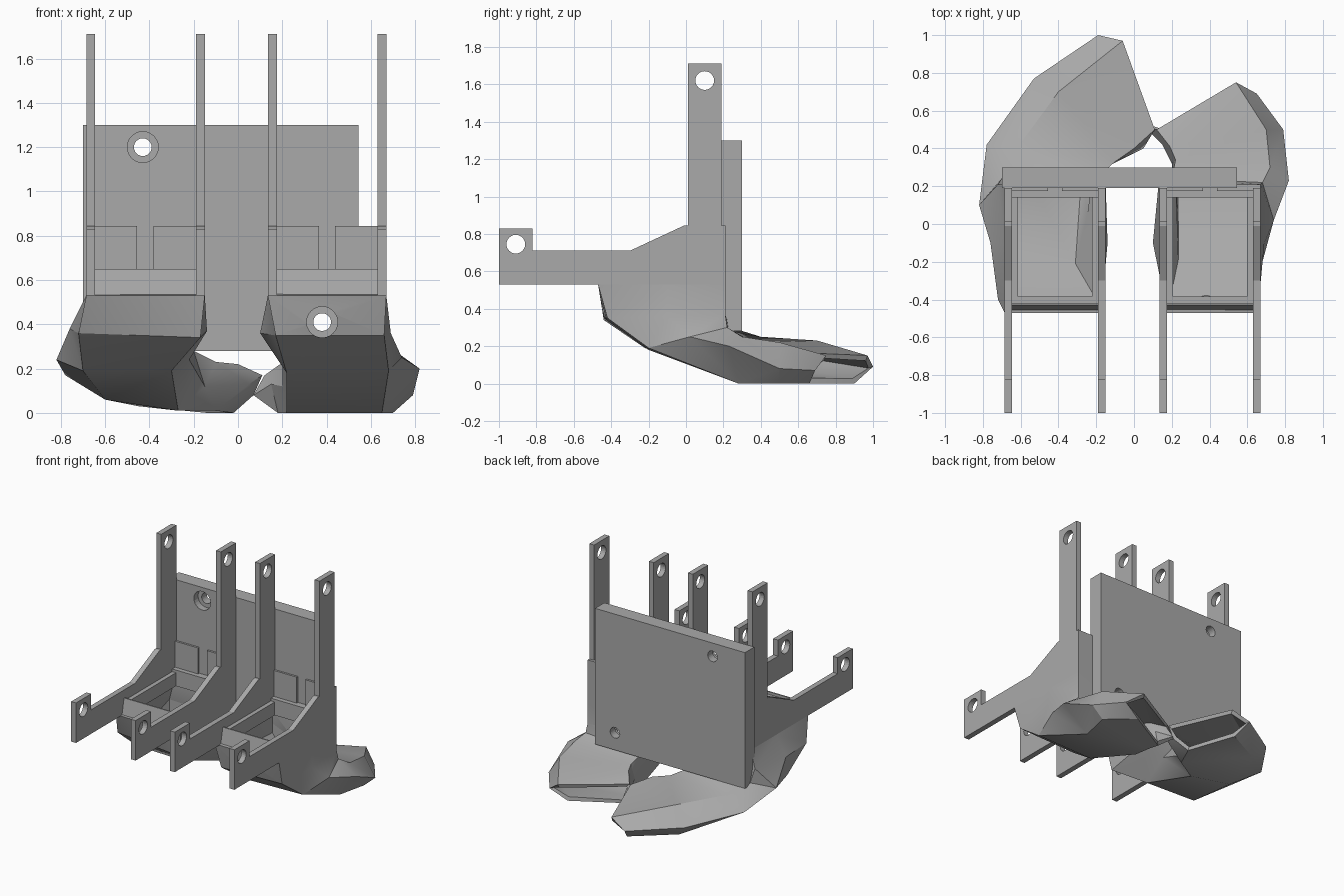
import bpy, bmesh, math
from mathutils import Vector

if "Cube" in bpy.data.objects:
    bpy.data.objects.remove(bpy.data.objects["Cube"])

GREY = (0.40, 0.40, 0.40, 1)
mat = bpy.data.materials.new("plain_grey")
mat.use_nodes = True
mat.diffuse_color = GREY
mat.node_tree.nodes["Principled BSDF"].inputs["Base Color"].default_value = GREY


def finish(name, bm):
    bmesh.ops.recalc_face_normals(bm, faces=bm.faces)
    mesh = bpy.data.meshes.new(name)
    bm.to_mesh(mesh)
    bm.free()
    mesh.materials.append(mat)
    obj = bpy.data.objects.new(name, mesh)
    bpy.context.collection.objects.link(obj)
    return obj


def extrude_profile(name, points, axis_vector):
    bm = bmesh.new()
    face = bm.faces.new([bm.verts.new(p) for p in points])
    new = bmesh.ops.extrude_face_region(bm, geom=[face])["geom"]
    verts = [v for v in new if isinstance(v, bmesh.types.BMVert)]
    bmesh.ops.translate(bm, verts=verts, vec=axis_vector)
    return finish(name, bm)


def box(name, x0, x1, y0, y1, z0, z1):
    base = [(x0, y0, z0), (x1, y0, z0), (x1, y1, z0), (x0, y1, z0)]
    return extrude_profile(name, base, (0, 0, z1 - z0))


def drill(obj, start, end, radius):
    """Cut a round hole through obj between two points."""
    start, end = Vector(start), Vector(end)
    points = []
    side = (end - start).normalized()
    u = side.orthogonal().normalized()
    v = side.cross(u)
    for i in range(24):
        a = i * math.tau / 24
        points.append(start + radius * (u * math.cos(a) + v * math.sin(a)))
    cutter = extrude_profile(obj.name + "_cutter", points, end - start)
    cutter.hide_render = True
    mod = obj.modifiers.new("hole", 'BOOLEAN')
    mod.operation, mod.solver, mod.object = 'DIFFERENCE', 'EXACT', cutter
    bpy.context.view_layer.objects.active = obj
    bpy.ops.object.modifier_apply(modifier=mod.name)
    bpy.data.objects.remove(cutter)


def smooth(obj):
    bpy.ops.object.select_all(action='DESELECT')
    obj.select_set(True)
    bpy.context.view_layer.objects.active = obj
    bpy.ops.object.shade_smooth_by_angle(angle=math.radians(30))


# Mounting plate with two counterbored screw holes
plate = box("mounting_plate", -.7, .545, .19, .3, .28, 1.3)
for x, z in ((-.43, 1.2), (.38, .41)):
    drill(plate, (x, .1, z), (x, .4, z), .04)
    drill(plate, (x, .1, z), (x, .24, z), .07)

# Side arms with upright and forward lugs
ARM = [(-1, .53), (-1, .83), (-.82, .83), (-.82, .71), (-.3, .71), (-.01, .845),
       (.01, .845), (.01, 1.71), (.19, 1.71), (.19, .845), (.21, .845), (.21, .53)]
for label, centre in (("right", -.418), ("left", .402)):
    for side, x in (("outer", -.267), ("inner", .228)):
        x += centre
        arm = extrude_profile(f"{label}_{side}_arm", [(x, y, z) for y, z in ARM], (.04, 0, 0))
        for y, z in ((-.91, .745), (.1, 1.62)):
            drill(arm, (x - .1, y, z), (x + .1, y, z), .05)

    # Fan seat: four rails, a sloped front lip and two rear tabs
    a, b = centre - .23, centre + .23
    box(f"{label}_seat_front", a, b, -.42, -.385, .53, .63)
    box(f"{label}_seat_back", a, b, .14, .21, .53, .65)
    box(f"{label}_seat_side_a", a, a + .035, -.42, .14, .53, .63)
    box(f"{label}_seat_side_b", b - .035, b, -.42, .14, .53, .63)
    lip = [(-.455, .53), (-.42, .53), (-.42, .65), (-.43, .65)]
    extrude_profile(f"{label}_front_lip", [(a, y, z) for y, z in lip], (b - a, 0, 0))
    box(f"{label}_tab_a", a, centre - .037, .175, .21, .65, .845)
    box(f"{label}_tab_b", centre + .037, b, .175, .21, .65, .845)


# Air ducts: six-sided rings in hundredths, from the seat down to the mouth.
# Order per ring: bottom outer, bottom inner, middle inner, top inner, top outer, middle outer
RIGHT = [
    [(-72, -40, 36), (-17, -44, 34), (-14, -10, 37), (-15, 21, 36), (-72, 21, 40), (-76, -10, 38)],
    [(-70, -20, 19), (-30, -22, 19), (-22, 5, 24), (-20, 24, 28), (-70, 24, 30), (-82, 10, 24)],
    [(-60, 30, 6), (-27, 28, 1), (-15, 30, 12), (-10, 33, 23), (-62, 40, 25), (-78, 42, 17)],
    [(-45, 72, 3), (-10, 38, 1), (5, 40, 13), (0, 40, 22), (-40, 70, 23), (-53, 77, 12)],
    [(-14, 90, 0), (-2, 55, 0), (7, 50, 8), (11, 50, 17), (-6, 97, 15), (-19, 100, 9)]]
LEFT = [
    [(66, -42, 35), (17, -44, 35), (10, -10, 36), (13, 21, 36), (67, 21, 37), (69, -10, 36)],
    [(68, -20, 19), (22, -20, 18), (20, 5, 26), (20, 24, 28), (68, 22, 30), (74, 2, 25)],
    [(65, 28, 0), (22, 28, 0), (20, 32, 12), (22, 34, 23), (72, 30, 25), (82, 23, 20)],
    [(70, 50, 0), (20, 40, 0), (15, 42, 13), (19, 41, 22), (70, 50, 22), (79, 50, 8)],
    [(52, 66, 0), (18, 47, 0), (7, 50, 8), (12, 50, 17), (54, 75, 15), (65, 69, 7)]]


def duct(name, outer, inner, rings):
    top = [(outer, -47, 53), (inner, -47, 53), (inner, -10, 53),
           (inner, 21, 53), (outer, 21, 53), (outer, -10, 53)]
    bm = bmesh.new()
    loops = [[bm.verts.new(Vector(p) / 100) for p in ring] for ring in [top] + rings]
    for low, high in zip(loops, loops[1:]):
        for i in range(6):
            j = (i + 1) % 6
            bm.faces.new((low[i], low[j], high[j], high[i]))
    bmesh.ops.triangulate(bm, faces=bm.faces)
    obj = finish(name, bm)
    wall = obj.modifiers.new("wall", 'SOLIDIFY')
    wall.thickness, wall.offset = .03, -1
    bpy.context.view_layer.objects.active = obj
    bpy.ops.object.modifier_apply(modifier=wall.name)
    return obj


right_duct = duct("right_air_duct", -68.5, -15, RIGHT)
left_duct = duct("left_air_duct", 67, 13.5, LEFT)
# Screwdriver access through the left duct
drill(left_duct, (.38, -.7, .41), (.38, .25, .41), .07)
smooth(right_duct)
smooth(left_duct)
